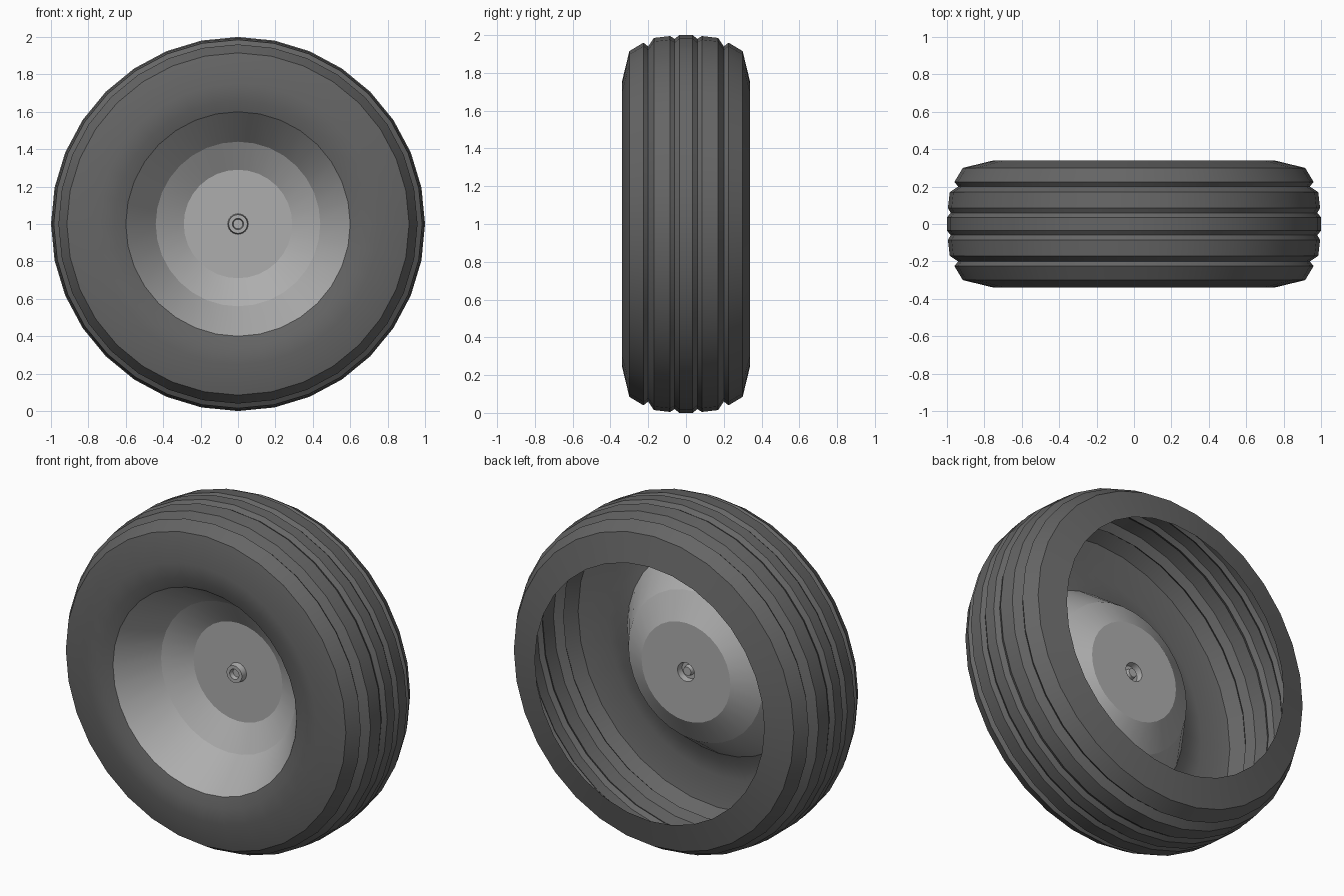
import bpy, bmesh, math

if "Cube" in bpy.data.objects:
    bpy.data.objects.remove(bpy.data.objects["Cube"])

SEGMENTS = 32


def material(name, grey):
    mat = bpy.data.materials.new(name)
    mat.diffuse_color = (grey, grey, grey, 1)
    mat.use_nodes = True
    mat.node_tree.nodes["Principled BSDF"].inputs["Base Color"].default_value = mat.diffuse_color
    return mat


def lathe(name, profile, mat, angle=30):
    """Spin (radius, y) points around the axle, a y-parallel line at z = 1."""
    bm = bmesh.new()
    rings = []
    for r, y in profile:
        if r == 0:
            rings.append([bm.verts.new((0, y, 1))] * SEGMENTS)
            continue
        rings.append([bm.verts.new((r * math.sin(a), y, 1 + r * math.cos(a)))
                      for a in (2 * math.pi * i / SEGMENTS for i in range(SEGMENTS))])
    for a, b in zip(rings, rings[1:]):
        for i in range(SEGMENTS):
            j = (i + 1) % SEGMENTS
            corners = [a[i], a[j], b[j], b[i]]
            bm.faces.new(list(dict.fromkeys(corners)))
    bmesh.ops.recalc_face_normals(bm, faces=bm.faces)
    # Make the visible front / outer side the outside
    if sum(f.normal.y * f.calc_area() for f in bm.faces) > 0:
        bmesh.ops.reverse_faces(bm, faces=bm.faces)
    mesh = bpy.data.meshes.new(name)
    bm.to_mesh(mesh)
    bm.free()
    mesh.materials.append(mat)
    obj = bpy.data.objects.new(name, mesh)
    bpy.context.collection.objects.link(obj)
    bpy.ops.object.select_all(action='DESELECT')
    obj.select_set(True)
    bpy.context.view_layer.objects.active = obj
    bpy.ops.object.shade_smooth_by_angle(angle=math.radians(angle))
    return obj


rubber = material("rubber", 0.13)
metal = material("metal", 0.42)

# Tyre: open shell with ribbed tread, mirrored front to back
half = [(0.75, 0.34), (0.915, 0.30), (0.96, 0.225), (0.94, 0.20),
        (0.985, 0.17), (0.995, 0.085), (0.98, 0.06), (1.0, 0.035)]
front_lip = [(0.60, -0.31), (0.66, -0.33)]
lathe("tyre", front_lip + [(r, -y) for r, y in half] + half[::-1], rubber)

# Rim: cone leading in to a shallow dish
lathe("rim_cone", [(0.60, -0.31), (0.44, -0.09)], metal)
lathe("rim_dish", [(0.44, -0.09), (0.29, 0), (0.055, 0)], metal, 20)

# Hub: small raised boss with a blind axle hole
lathe("hub", [(0.055, 0), (0.05, -0.035), (0.03, -0.035),
              (0.025, -0.01), (0, -0.01)], metal)
